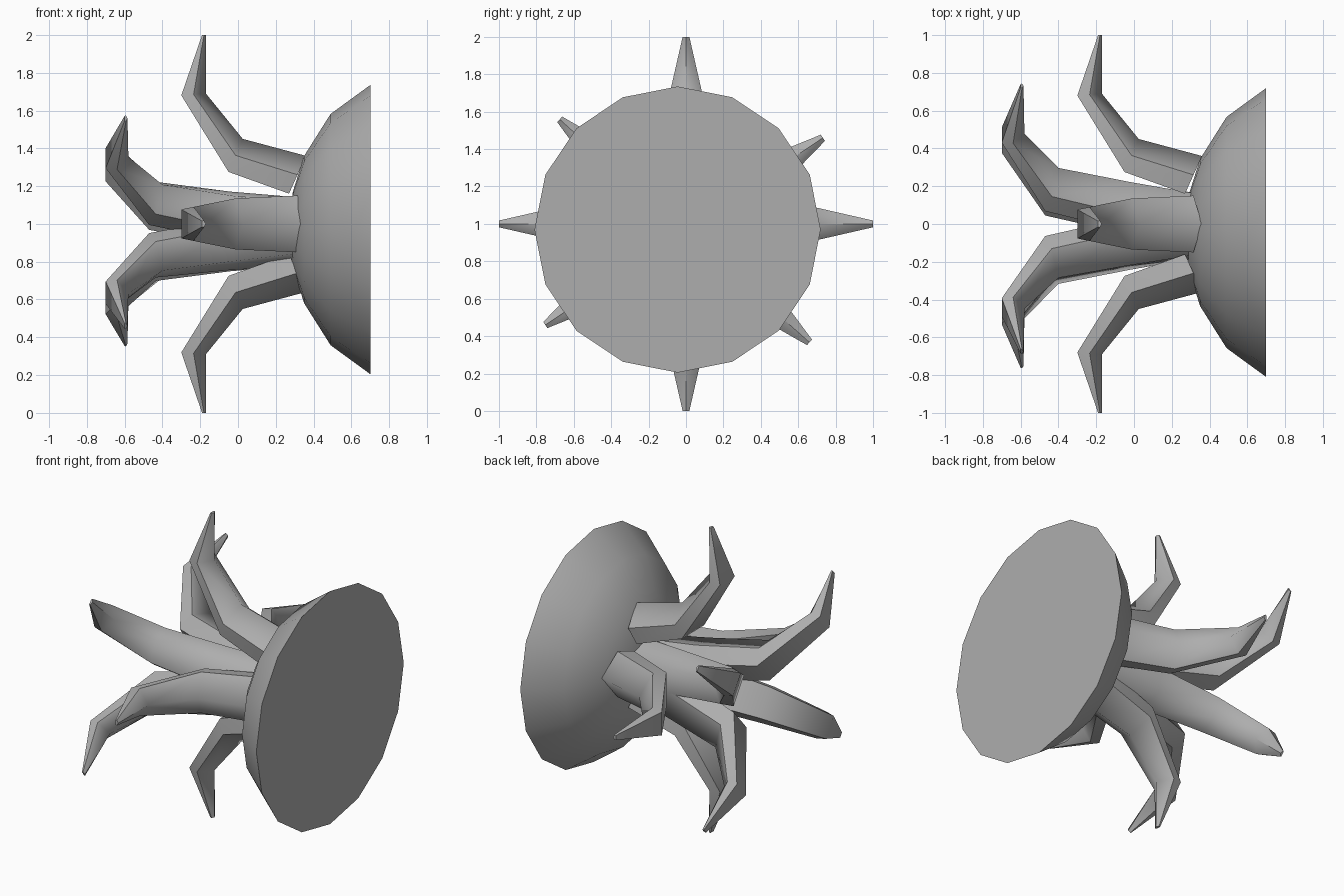
import bpy, bmesh, math
from mathutils import Vector

if "Cube" in bpy.data.objects:
    bpy.data.objects.remove(bpy.data.objects["Cube"])

grey = bpy.data.materials.new("dark_grey")
grey.diffuse_color = (0.42, 0.42, 0.42, 1)
grey.use_nodes = True
grey.node_tree.nodes["Principled BSDF"].inputs["Base Color"].default_value = grey.diffuse_color


def finish(bm, name):
    bmesh.ops.recalc_face_normals(bm, faces=bm.faces[:])
    for f in bm.faces:
        f.smooth = True
    mesh = bpy.data.meshes.new(name)
    bm.to_mesh(mesh)
    bm.free()
    mesh.materials.append(grey)
    ob = bpy.data.objects.new(name, mesh)
    bpy.context.collection.objects.link(ob)
    return ob


def skin(bm, rings, cap_start=True, cap_end=True):
    """Join equal-sized vertex rings with quads; cap borders stay sharp."""
    n = len(rings[0])
    for a, b in zip(rings, rings[1:]):
        for i in range(n):
            j = (i + 1) % n
            bm.faces.new((a[i], a[j], b[j], b[i]))
    for wanted, ring in [(cap_start, rings[0]), (cap_end, rings[-1])]:
        if wanted:
            for e in bm.faces.new(ring).edges:
                e.smooth = False


# Dome: 16-sided bowl facing -x with a flat back
def dome():
    bm = bmesh.new()
    rings = []
    for x, r in [(0.29, 0.2), (0.35, 0.39), (0.49, 0.612), (0.70, 0.765)]:
        rings.append([bm.verts.new((x, -0.045 + r * math.cos(k * math.pi / 8),
                                    0.97 + r * math.sin(k * math.pi / 8)))
                      for k in range(16)])
    skin(bm, rings, cap_start=False)
    tip = bm.verts.new((0.275, -0.045, 0.97))
    for i in range(16):
        bm.faces.new((rings[0][i], rings[0][(i + 1) % 16], tip))
    finish(bm, "dome")


# Tentacle: five-sided tapering limb; stations are (inner x, r), (outer x, r), half width
def tentacle(name, stations, degrees, cy, cz):
    a = math.radians(degrees)
    radial = Vector((0, math.cos(a), math.sin(a)))
    side = Vector((0, -math.sin(a), math.cos(a)))
    centre = Vector((0, cy, cz))
    bm = bmesh.new()
    rings = []
    for (ix, ir), (ox, orad), w in stations:
        ring = []
        for t, s in [(0, -0.85), (0.5, -1), (1, 0), (0.5, 1), (0, 0.85)]:
            x = ix + (ox - ix) * t
            r = ir + (orad - ir) * t
            ring.append(bm.verts.new(centre + Vector((x, 0, 0)) + radial * r + side * (w * s)))
        rings.append(ring)
    skin(bm, rings)
    # Lengthwise edges are crisp; the outer ridge only at the claw tip
    for k, (lo, hi) in enumerate(zip(rings, rings[1:])):
        for i in range(5):
            if i != 2 or k == len(rings) - 2:
                bm.edges.get((lo[i], hi[i])).smooth = False
    finish(bm, name)


outer = [((0.27, 0.16), (0.36, 0.36), 0.15),
         ((-0.05, 0.275), (0.025, 0.45), 0.135),
         ((-0.30, 0.68), (-0.17, 0.69), 0.09),
         ((-0.19, 1.0), (-0.17, 1.0), 0.018)]
inner = [((0.31, 0.0), (0.31, 0.21), 0.15),
         ((-0.06, 0.05), (-0.02, 0.28), 0.135),
         ((-0.47, 0.16), (-0.40, 0.37), 0.115),
         ((-0.70, 0.58), (-0.58, 0.59), 0.085),
         ((-0.60, 0.895), (-0.585, 0.895), 0.02)]

dome()
for i in range(4):
    tentacle(f"outer_tentacle_{i + 1}", outer, i * 90, 0, 1)
for i, deg in enumerate([34, 138, 214, 318.5]):
    tentacle(f"inner_tentacle_{i + 1}", inner, deg, -0.01, 0.96)
